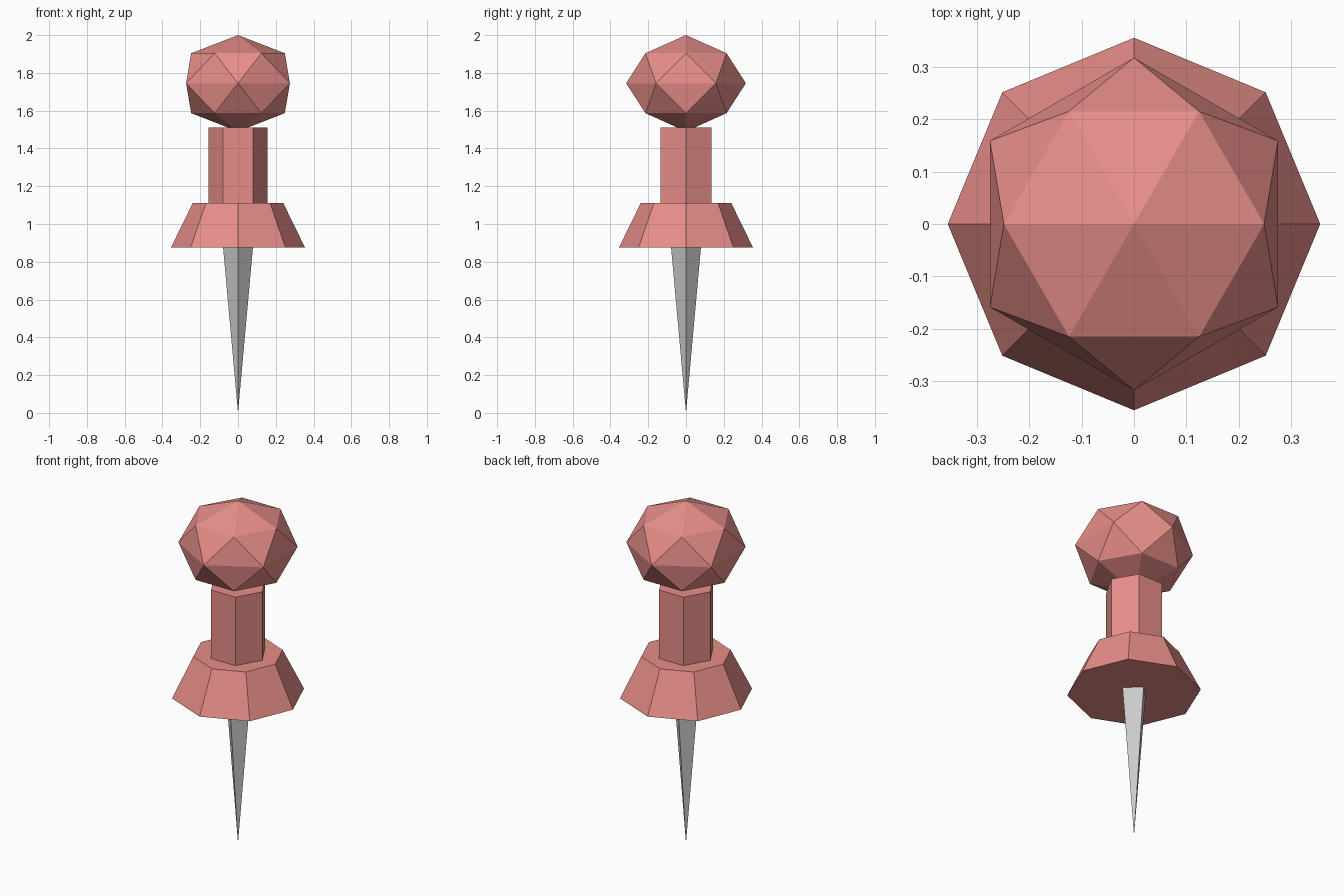
import bpy, bmesh
from math import cos, sin, pi

if "Cube" in bpy.data.objects:
    bpy.data.objects.remove(bpy.data.objects["Cube"])

red = bpy.data.materials.new("red_plastic")
red.diffuse_color = (0.8, 0.27, 0.25, 1)
red.use_nodes = True
red.node_tree.nodes["Principled BSDF"].inputs["Base Color"].default_value = red.diffuse_color


def ring(bm, sides, radius, z, turn=0.0):
    """A ring of vertices, or a single vertex when the radius is zero."""
    if radius == 0:
        return [bm.verts.new((0, 0, z))]
    angles = [2 * pi * (i + turn) / sides for i in range(sides)]
    return [bm.verts.new((radius * cos(a), radius * sin(a), z)) for a in angles]


def loft(name, sides, rings, material=None):
    """Join rings (radius, z, turn in steps) from bottom to top."""
    bm = bmesh.new()
    rows = [ring(bm, sides, *r) for r in rings]
    for k, (lo, hi) in enumerate(zip(rows, rows[1:])):
        twisted = rings[k][2] != rings[k + 1][2]
        for i in range(sides):
            j = (i + 1) % sides
            if len(lo) == 1:
                bm.faces.new((lo[0], hi[j], hi[i]))
            elif len(hi) == 1:
                bm.faces.new((lo[i], lo[j], hi[0]))
            elif not twisted:
                bm.faces.new((lo[i], lo[j], hi[j], hi[i]))
            elif rings[k + 1][2] > rings[k][2]:
                bm.faces.new((lo[i], lo[j], hi[i]))
                bm.faces.new((lo[j], hi[j], hi[i]))
            else:
                bm.faces.new((lo[i], lo[j], hi[j]))
                bm.faces.new((lo[i], hi[j], hi[i]))
    for row in (rows[0], rows[-1]):
        if len(row) > 1:
            bm.faces.new(row)
    bmesh.ops.recalc_face_normals(bm, faces=bm.faces)
    mesh = bpy.data.meshes.new(name)
    bm.to_mesh(mesh)
    bm.free()
    if material:
        mesh.materials.append(material)
    obj = bpy.data.objects.new(name, mesh)
    bpy.context.collection.objects.link(obj)
    return obj


# Four-sided metal needle
loft("needle", 4, [(0, 0, 0), (0.079, 0.875, 0)])

# Octagonal flared collar
loft("collar", 8, [(0.355, 0.875, 0), (0.24, 1.11, 0)], red)

# Hexagonal grip
loft("grip", 6, [(0.157, 1.11, 0), (0.157, 1.51, 0)], red)

# Faceted ball head, its middle ring turned by half a step
loft("head", 6, [(0, 1.49, 0), (0.248, 1.587, 0), (0.317, 1.745, 0.5),
                 (0.248, 1.904, 0), (0, 2.0, 0)], red)
